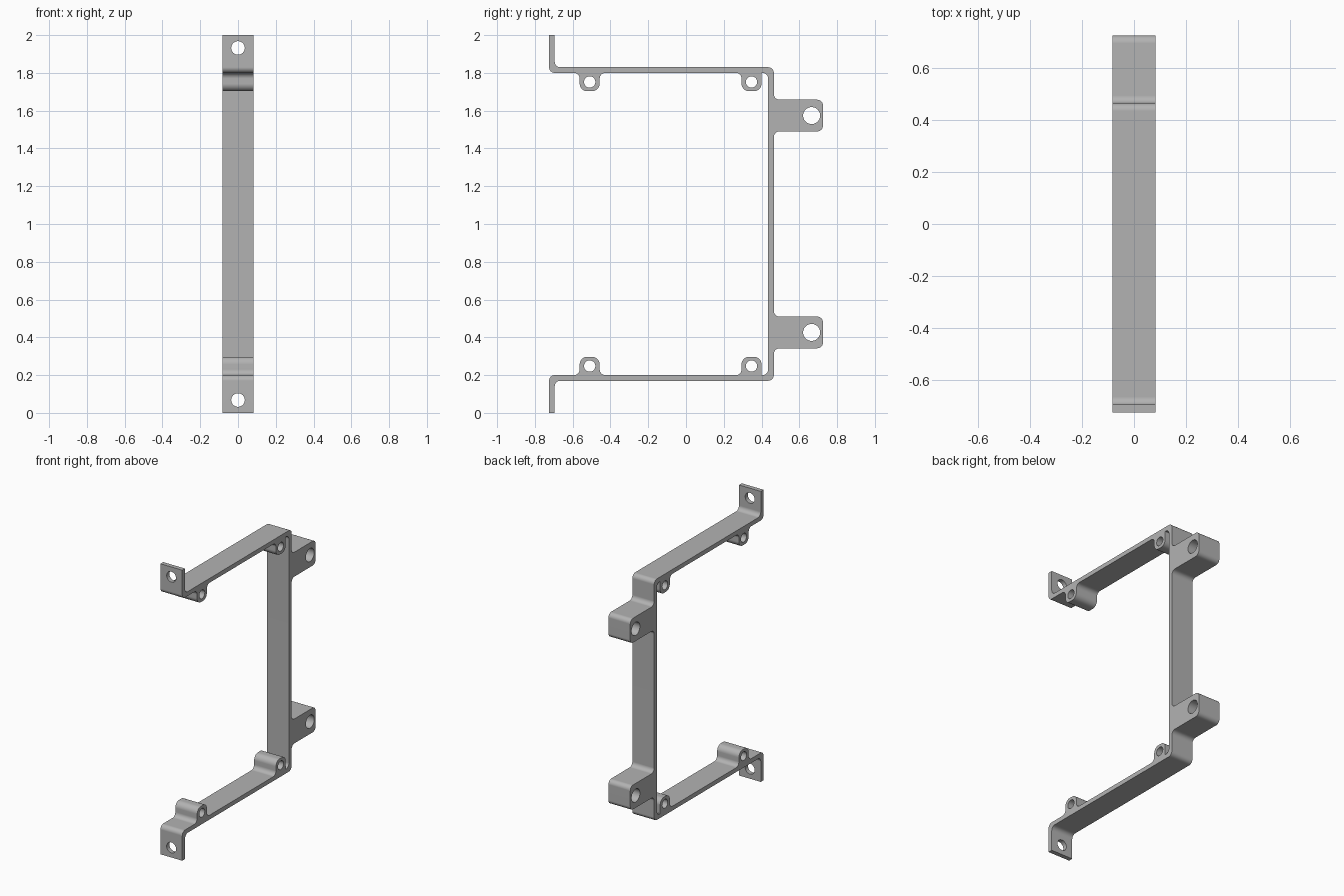
import bpy, bmesh, math
from mathutils import Vector, Matrix

cube = bpy.data.objects.get("Cube")
if cube:
    bpy.data.objects.remove(cube, do_unlink=True)

HALF_WIDTH = 0.083
R = 0.03        # general fillet radius, about equal to the strap thickness


def fillet(corners, steps=8):
    """Round each (y, z, radius) corner of a closed outline."""
    out = []
    for i, (y, z, r) in enumerate(corners):
        p = Vector((y, z))
        if r == 0:
            out.append(p)
            continue
        a = (Vector(corners[i - 1][:2]) - p).normalized()
        b = (Vector(corners[(i + 1) % len(corners)][:2]) - p).normalized()
        centre = p + (a + b) * r          # all corners are square
        for k in range(steps + 1):
            t = k / steps * math.pi / 2
            out.append(centre - b * r * math.cos(t) - a * r * math.sin(t))
    return out


def inner_lug(y, right_radius):
    """Small lug hanging below the upper arm, listed from +y to -y."""
    w, low = 0.053, 1.703
    return [(y + w, 1.80, right_radius), (y + w, low, 0.04),
            (y - w, low, 0.04), (y - w, 1.80, R)]


# Upper half of the side profile, from inner corner round to the rear lug
upper = [(0.435, 1.80, R)]
upper += inner_lug(0.347, 0) + inner_lug(-0.51, R)
upper += [(-0.725, 1.80, R), (-0.725, 2.0, 0), (-0.695, 2.0, 0), (-0.695, 1.83, R),
          (0.465, 1.83, R), (0.465, 1.658, R), (0.725, 1.658, R),
          (0.725, 1.49, R), (0.465, 1.49, R)]
lower = [(y, 2 - z, r) for y, z, r in reversed(upper)]

# Bracket body: extruded profile
bm = bmesh.new()
face = bm.faces.new([bm.verts.new((-HALF_WIDTH, p.x, p.y)) for p in fillet(upper + lower)])
ext = bmesh.ops.extrude_face_region(bm, geom=[face])
bmesh.ops.translate(bm, vec=(2 * HALF_WIDTH, 0, 0),
                    verts=[v for v in ext["geom"] if isinstance(v, bmesh.types.BMVert)])
bmesh.ops.recalc_face_normals(bm, faces=bm.faces)
mesh = bpy.data.meshes.new("bracket")
bm.to_mesh(mesh)
bm.free()
bracket = bpy.data.objects.new("bracket", mesh)
bpy.context.collection.objects.link(bracket)

# Hole cutters: lug holes run along x, flange holes along y
bm = bmesh.new()
holes = [("Y", 0.347, 1.752, 0.03), ("Y", -0.51, 1.752, 0.03),
         ("Y", 0.665, 1.574, 0.045), ("X", -0.71, 1.932, 0.036)]
for axis, y, z, r in holes:
    for height in (z, 2 - z):
        bmesh.ops.create_cone(bm, cap_ends=True, segments=40, radius1=r, radius2=r,
                              depth=0.3 if axis == "Y" else 0.1,
                              matrix=Matrix.Translation((0, y, height))
                              @ Matrix.Rotation(math.pi / 2, 4, axis))
mesh = bpy.data.meshes.new("hole_cutters")
bm.to_mesh(mesh)
bm.free()
cutters = bpy.data.objects.new("hole_cutters", mesh)
cutters.hide_render = True
bpy.context.collection.objects.link(cutters)

# Cut the holes and drop the helper
bpy.ops.object.select_all(action="DESELECT")
bracket.select_set(True)
bpy.context.view_layer.objects.active = bracket
cut = bracket.modifiers.new("holes", "BOOLEAN")
cut.operation = "DIFFERENCE"
cut.solver = "EXACT"
cut.object = cutters
bpy.ops.object.modifier_apply(modifier=cut.name)
bpy.data.objects.remove(cutters, do_unlink=True)

# Plain grey finish
grey = bpy.data.materials.new("plain grey")
grey.use_nodes = True
colour = (0.45, 0.45, 0.45, 1)
grey.diffuse_color = colour
grey.node_tree.nodes["Principled BSDF"].inputs["Base Color"].default_value = colour
bracket.data.materials.clear()
bracket.data.materials.append(grey)

# Smooth fillets with crisp side edges
bpy.ops.object.shade_smooth_by_angle(angle=math.radians(30))
weighted = bracket.modifiers.new("weighted_normals", "WEIGHTED_NORMAL")
weighted.keep_sharp = True
